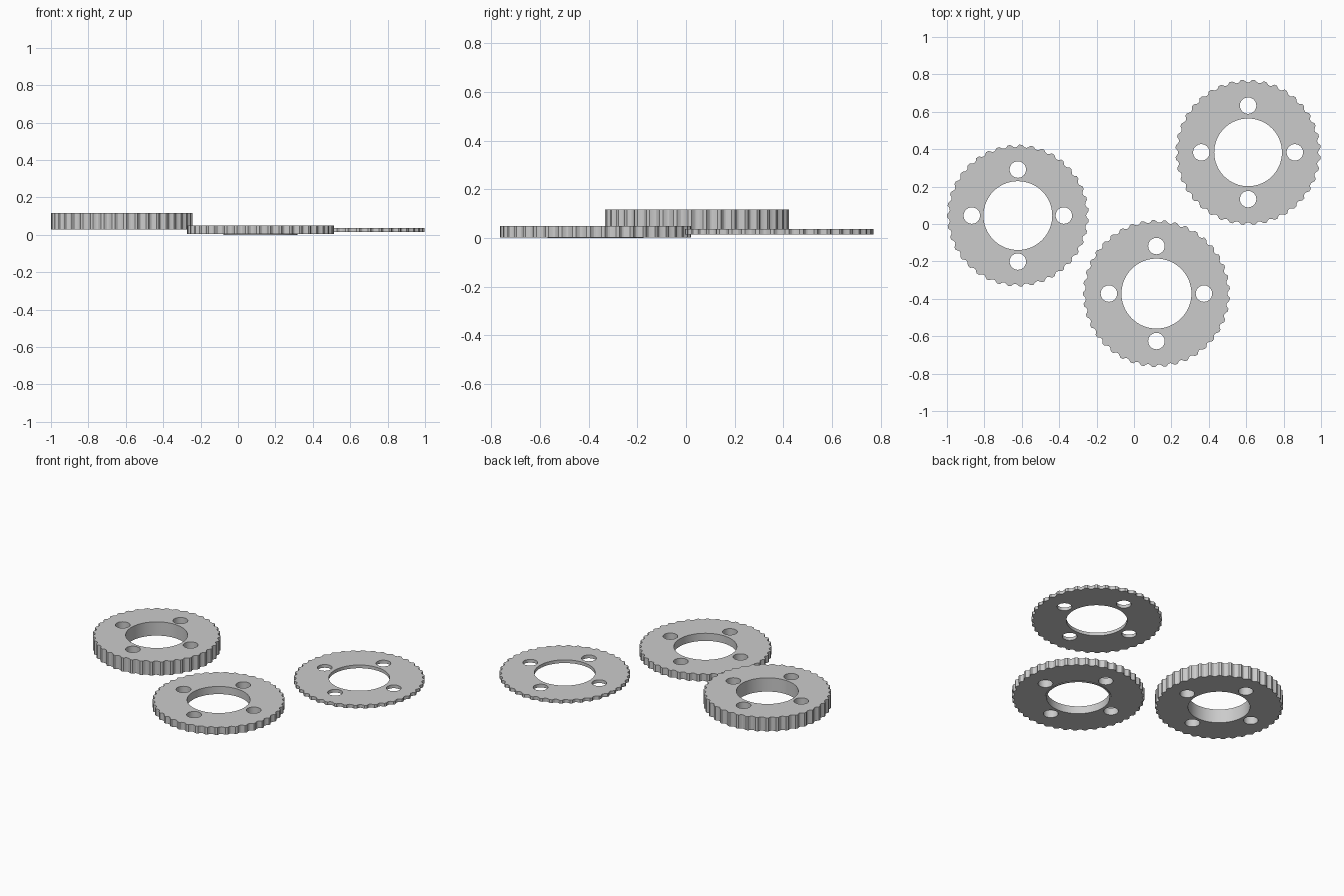
import bpy
from math import cos, sin, pi, tau

cube = bpy.data.objects.get("Cube")
if cube:
    bpy.data.objects.remove(cube)

grey = bpy.data.materials.new("plain_grey")
grey.use_nodes = True
colour = (0.6, 0.6, 0.6, 1)
grey.diffuse_color = colour
grey.node_tree.nodes["Principled BSDF"].inputs["Base Color"].default_value = colour


def circle(cx, cy, r, n):
    return [(cx + r * cos(tau * i / n), cy + r * sin(tau * i / n)) for i in range(n)]


def toothed_rim(radius, teeth, depth):
    # Narrow lands separated by shallow round grooves
    points = []
    pitch = tau / teeth
    for t in range(teeth):
        for k in range(8):
            u = k / 8
            groove = sin(pi * min(1, u / 0.7)) ** 0.8 if u < 0.7 else 0
            r = radius - depth * groove
            a = pitch * (t + u - 0.35)
            points.append((r * cos(a), r * sin(a)))
    return points


def plate(name, centre, z0, z1, loops):
    # Extrude a filled flat outline; inner loops become holes
    curve = bpy.data.curves.new(name, "CURVE")
    curve.dimensions = "2D"
    curve.fill_mode = "BOTH"
    curve.extrude = (z1 - z0) / 2
    for loop in loops:
        spline = curve.splines.new("POLY")
        spline.points.add(len(loop) - 1)
        for point, (x, y) in zip(spline.points, loop):
            point.co = (x, y, 0, 1)
        spline.use_cyclic_u = True
        spline.use_smooth = False
    obj = bpy.data.objects.new(name, curve)
    obj.location = (*centre, (z0 + z1) / 2)
    bpy.context.collection.objects.link(obj)
    bpy.ops.object.select_all(action="DESELECT")
    obj.select_set(True)
    bpy.context.view_layer.objects.active = obj
    bpy.ops.object.convert(target="MESH")
    obj = bpy.context.object
    obj.data.materials.clear()
    obj.data.materials.append(grey)
    bpy.ops.object.mode_set(mode="EDIT")
    bpy.ops.mesh.select_all(action="SELECT")
    bpy.ops.mesh.remove_doubles(threshold=0.0001)
    bpy.ops.mesh.normals_make_consistent(inside=False)
    bpy.ops.object.mode_set(mode="OBJECT")
    bpy.ops.object.shade_smooth_by_angle(angle=pi / 9)


def ring_gear(name, centre, z0, z1, radius, teeth, bore, bolt_circle):
    loops = [toothed_rim(radius, teeth, 0.014), circle(0, 0, bore, 64)]
    loops += [circle(x, y, 0.044, 32) for x, y in circle(0, 0, bolt_circle, 4)]
    plate(name, centre, z0, z1, loops)


# Thick, medium and thin toothed rings
ring_gear("thick_ring", (-0.621, 0.045), 0.027, 0.117, 0.379, 39, 0.184, 0.246)
ring_gear("medium_ring", (0.12, -0.372), 0.003, 0.05, 0.393, 41, 0.187, 0.254)
ring_gear("thin_ring", (0.61, 0.383), 0.015, 0.036, 0.388, 40, 0.181, 0.25)

# Slight lip under the medium ring's bore
plate("bore_lip", (0.12, -0.372), 0, 0.004,
      [circle(0, 0, 0.197, 64), circle(0, 0, 0.187, 64)])
